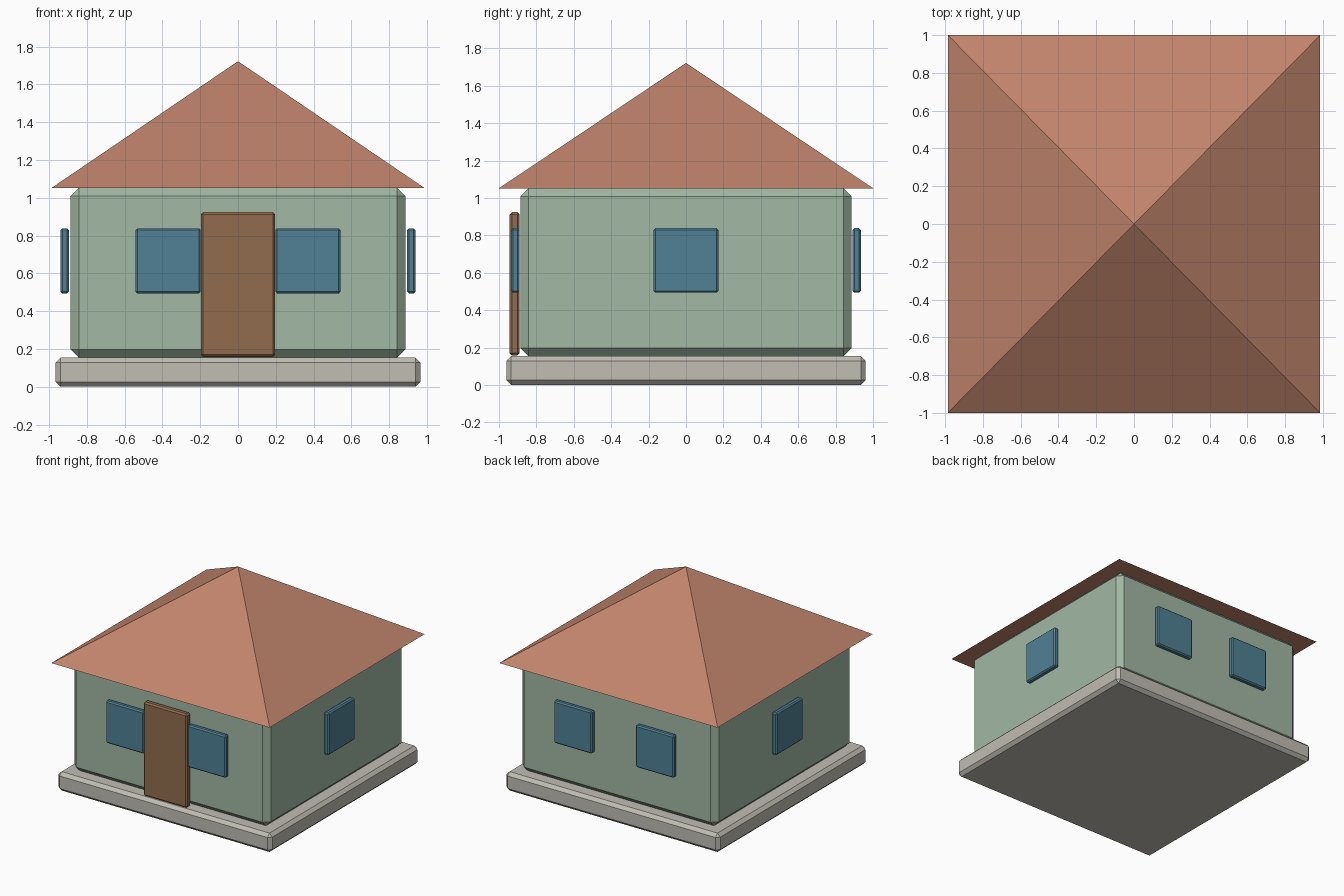
import bpy, bmesh

if "Cube" in bpy.data.objects:
    bpy.data.objects.remove(bpy.data.objects["Cube"])


def material(name, rgb):
    m = bpy.data.materials.new(name)
    m.diffuse_color = (*rgb, 1)
    m.use_nodes = True
    m.node_tree.nodes["Principled BSDF"].inputs["Base Color"].default_value = m.diffuse_color
    return m


STONE = material("stone", (0.53, 0.51, 0.45))
PLASTER = material("plaster", (0.36, 0.48, 0.37))
TILE = material("roof_tile", (0.53, 0.23, 0.15))
WOOD = material("door_wood", (0.28, 0.15, 0.075))
GLASS = material("window_glass", (0.08, 0.22, 0.30))


def finish(name, bm, mat):
    mesh = bpy.data.meshes.new(name)
    bm.to_mesh(mesh)
    bm.free()
    mesh.materials.append(mat)
    obj = bpy.data.objects.new(name, mesh)
    bpy.context.collection.objects.link(obj)
    return obj


def block(name, center, size, bevel, mat):
    """Box with single-segment chamfered edges."""
    bm = bmesh.new()
    bmesh.ops.create_cube(bm, size=1)
    bmesh.ops.scale(bm, vec=size, verts=bm.verts)
    bmesh.ops.translate(bm, vec=center, verts=bm.verts)
    obj = finish(name, bm, mat)
    mod = obj.modifiers.new("chamfer", 'BEVEL')
    mod.width = bevel
    mod.segments = 1
    return obj


# Foundation and walls
block("foundation", (0, 0, 0.077), (1.93, 1.922, 0.154), 0.026, STONE)
block("walls", (0, 0, 0.603), (1.772, 1.772, 0.9), 0.044, PLASTER)

# Hipped roof: closed four-sided pyramid
bm = bmesh.new()
base = [bm.verts.new((x, y, 1.052)) for x, y in
        ((-0.986, -1), (0.986, -1), (0.986, 1), (-0.986, 1))]
apex = bm.verts.new((0, 0, 1.722))
bm.faces.new(base[::-1])
for i in range(4):
    bm.faces.new((base[i], base[(i + 1) % 4], apex))
finish("roof", bm, TILE)

# Door
block("door", (0, -0.916, 0.541), (0.394, 0.053, 0.766), 0.012, WOOD)

# Windows: two front, two back, one on each side
W, T, Z = 0.345, 0.044, 0.666
for sx, side in ((-1, "left"), (1, "right")):
    for sy, face in ((-1, "front"), (1, "back")):
        block(f"window_{face}_{side}", (sx * 0.37, sy * 0.913, Z), (W, T, W), 0.01, GLASS)
    block(f"window_side_{side}", (sx * 0.917, 0, Z), (T, W, W), 0.01, GLASS)
